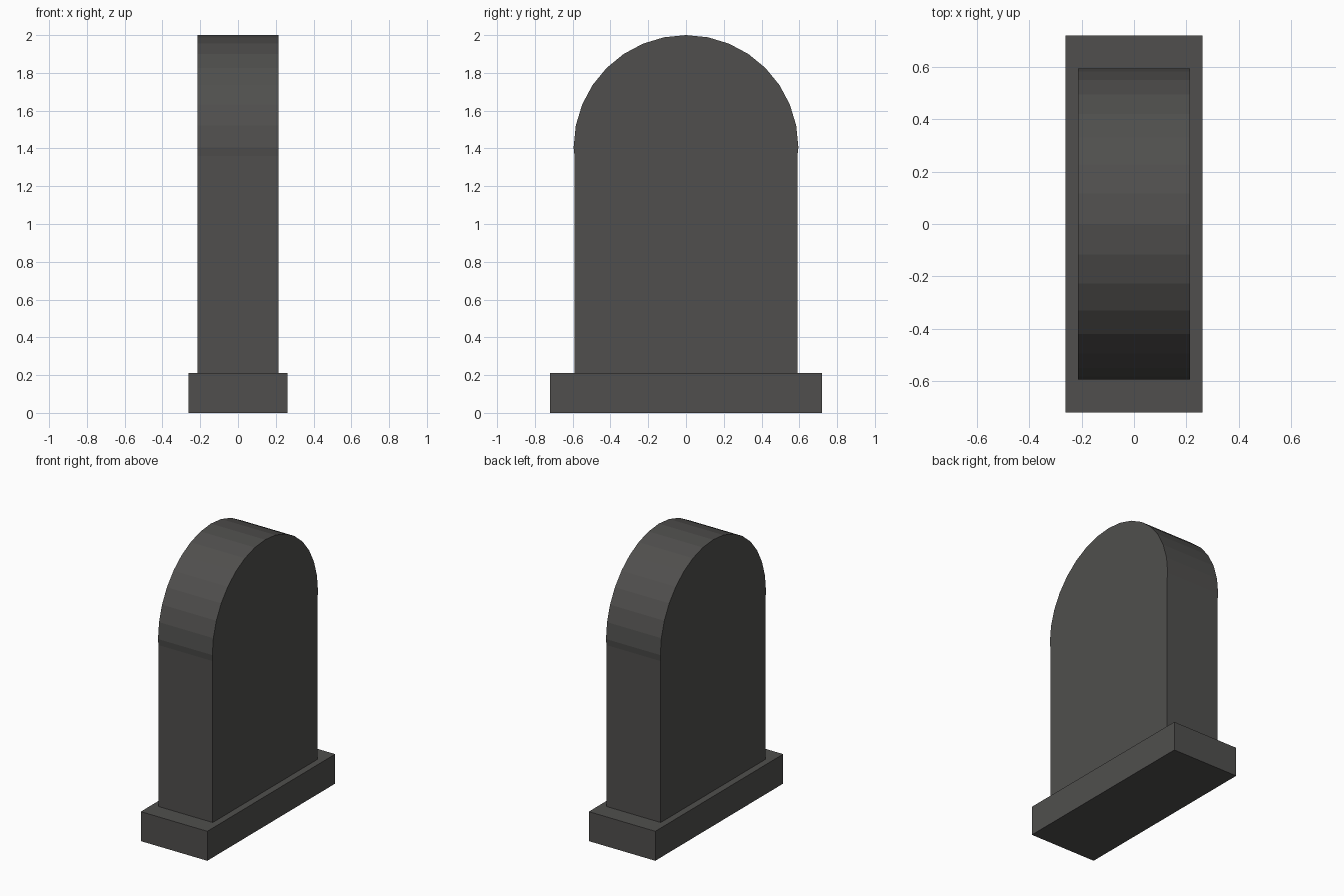
import bpy, bmesh, math

if "Cube" in bpy.data.objects:
    bpy.data.objects.remove(bpy.data.objects["Cube"])

stone = bpy.data.materials.new("dark_stone")
stone.diffuse_color = (0.08, 0.078, 0.075, 1)
stone.use_nodes = True
stone.node_tree.nodes["Principled BSDF"].inputs["Base Color"].default_value = stone.diffuse_color


def extrude_profile(name, points, half_depth):
    """Extrude a (y, z) outline symmetrically along x."""
    bm = bmesh.new()
    face = bm.faces.new([bm.verts.new((-half_depth, y, z)) for y, z in points])
    ext = bmesh.ops.extrude_face_region(bm, geom=[face])
    moved = [v for v in ext["geom"] if isinstance(v, bmesh.types.BMVert)]
    bmesh.ops.translate(bm, verts=moved, vec=(2 * half_depth, 0, 0))
    bmesh.ops.recalc_face_normals(bm, faces=bm.faces)
    mesh = bpy.data.meshes.new(name)
    bm.to_mesh(mesh)
    bm.free()
    mesh.materials.append(stone)
    obj = bpy.data.objects.new(name, mesh)
    bpy.context.collection.objects.link(obj)
    return obj


# Plinth
extrude_profile("plinth", [(-0.72, 0), (0.72, 0), (0.72, 0.21), (-0.72, 0.21)], 0.262)

# Upright slab with a 16-sided half-round top that overhangs very slightly
R, SEG, SIDE = 0.595, 16, 0.59
CZ = 2 - R
arc = [(R * math.cos(math.pi * i / SEG), CZ + R * math.sin(math.pi * i / SEG))
       for i in range(SEG + 1)]
outline = [(-SIDE, 0.21), (SIDE, 0.21), (SIDE, 1.36)] + arc + [(-SIDE, 1.36)]
extrude_profile("headstone_slab", outline, 0.214)
